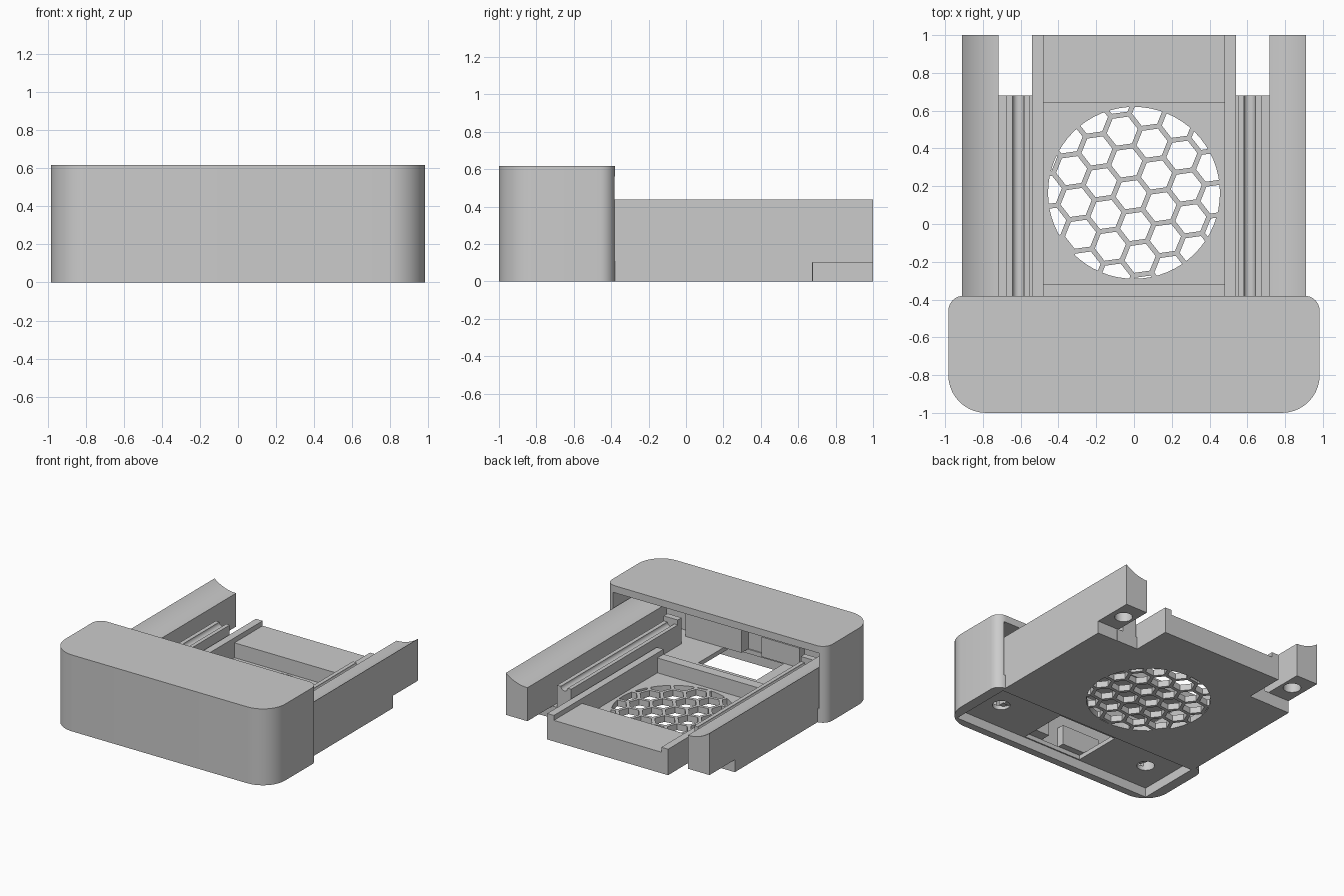
import bpy, bmesh, math
from mathutils import Matrix, Vector

if "Cube" in bpy.data.objects:
    bpy.data.objects.remove(bpy.data.objects["Cube"])

grey = bpy.data.materials.new("light_grey_plastic")
grey.use_nodes = True
COLOUR = (0.6, 0.6, 0.6, 1)
grey.diffuse_color = COLOUR
grey.node_tree.nodes["Principled BSDF"].inputs["Base Color"].default_value = COLOUR


def finish(name, bm):
    bmesh.ops.recalc_face_normals(bm, faces=bm.faces)
    mesh = bpy.data.meshes.new(name)
    bm.to_mesh(mesh)
    bm.free()
    mesh.materials.append(grey)
    ob = bpy.data.objects.new(name, mesh)
    bpy.context.collection.objects.link(ob)
    return ob


def box(name, x, y, z):
    bm = bmesh.new()
    bmesh.ops.create_cube(bm, size=1)
    for v in bm.verts:
        v.co = [r[0] + (c + 0.5) * (r[1] - r[0]) for c, r in zip(v.co, (x, y, z))]
    return finish(name, bm)


def prism(name, points, depth):
    """Extrude a closed loop of 3D points along a vector."""
    bm = bmesh.new()
    face = bm.faces.new([bm.verts.new(p) for p in points])
    out = bmesh.ops.extrude_face_region(bm, geom=[face])
    verts = [g for g in out["geom"] if isinstance(g, bmesh.types.BMVert)]
    bmesh.ops.translate(bm, verts=verts, vec=depth)
    return finish(name, bm)


def cylinder(name, centre, radius, depth, sides=32):
    bm = bmesh.new()
    bmesh.ops.create_cone(bm, cap_ends=True, segments=sides, radius1=radius,
                          radius2=radius, depth=depth,
                          matrix=Matrix.Translation(centre))
    return finish(name, bm)


def rounded_slab(name, half, y0, y1, r_front, r_back, z0, z1):
    """Slab with rounded upright corners."""
    pts = []
    for sx, y, r, start in ((1, y1 - r_back, r_back, 0), (-1, y1 - r_back, r_back, 90),
                            (-1, y0 + r_front, r_front, 180), (1, y0 + r_front, r_front, 270)):
        for i in range(11):
            a = math.radians(start + i * 9)
            pts.append((sx * (half - r) + r * math.cos(a), y + r * math.sin(a), z0))
    return prism(name, pts, (0, 0, z1 - z0))


def boolean(ob, cutter, operation="DIFFERENCE"):
    mod = ob.modifiers.new("cut", "BOOLEAN")
    mod.operation, mod.solver, mod.object = operation, "EXACT", cutter
    deps = bpy.context.evaluated_depsgraph_get()
    mesh = bpy.data.meshes.new_from_object(ob.evaluated_get(deps))
    ob.modifiers.clear()
    ob.data = mesh
    bpy.data.objects.remove(cutter)


def smooth(ob):
    bpy.ops.object.select_all(action="DESELECT")
    ob.select_set(True)
    bpy.context.view_layer.objects.active = ob
    bpy.ops.object.shade_smooth_by_angle(angle=math.radians(30))


def front_screw(s):
    return cylinder("screw_cutter", (s * 0.69, -0.69, 0.1), 0.065, 0.2)


# Front housing: rounded shell, open at the back, with a sharp recess underneath
FLOOR = 0.11
housing = rounded_slab("front_housing", 0.983, -1, -0.38, 0.2, 0.08, 0, 0.617)
boolean(housing, rounded_slab("cavity_cutter", 0.92, -0.94, -0.2, 0.14, 0.005, FLOOR, 0.56))
boolean(housing, box("recess_cutter", (-0.9, 0.9), (-0.94, -0.42), (-0.1, 0.075)))
boolean(housing, box("cable_cutter", (-0.26, 0.26), (-0.93, -0.53), (-0.1, 0.2)))
for s in (-1, 1):
    boolean(housing, front_screw(s))
smooth(housing)

# Stiffening blocks on the inner front wall, either side of the cable gap
box("left_wall_block", (0.1, 0.6), (-0.95, -0.85), (FLOOR, 0.32))
box("right_wall_block", (-0.4, -0.06), (-0.95, -0.88), (FLOOR, 0.27))

# Base tray with a square fan pocket
tray = box("base_tray", (-0.54, 0.54), (-0.4, 1), (0, 0.17))
boolean(tray, box("pocket_cutter", (-0.48, 0.48), (-0.32, 0.64), (0.05, 0.4)))

# Honeycomb grille: hexagons clipped to a circle, cut through the tray floor
PITCH, TILT, CELL = 0.17, math.radians(8), 0.083
bm = bmesh.new()
step_a = Matrix.Rotation(TILT + math.radians(30), 2) @ Vector((PITCH, 0))
step_b = Matrix.Rotation(TILT + math.radians(90), 2) @ Vector((PITCH, 0))
for i in range(-4, 5):
    for j in range(-4, 5):
        p = step_a * i + step_b * j
        if p.length < 0.56:
            ring = []
            for k in range(6):
                a = TILT + k * math.pi / 3
                ring.append(bm.verts.new((p.x - 0.015 + CELL * math.cos(a),
                                          p.y + 0.155 + CELL * math.sin(a), -0.1)))
            bm.faces.new(ring)
out = bmesh.ops.extrude_face_region(bm, geom=bm.faces[:])
bmesh.ops.translate(bm, vec=(0, 0, 0.2),
                    verts=[g for g in out["geom"] if isinstance(g, bmesh.types.BMVert)])
cells = finish("cell_cutter", bm)
boolean(cells, cylinder("grille_round", (0, 0.165, 0.02), 0.455, 0.14, sides=64), "INTERSECT")
boolean(tray, cells)

for side, s in (("right", -1), ("left", 1)):
    def span(a, b):
        return tuple(sorted((s * a, s * b)))

    # Raised ridge beside the tray and the channel floor outside it
    box(side + "_tray_ridge", span(0.48, 0.54), (-0.4, 1), (0.1, 0.21))
    box(side + "_channel_floor", span(0.53, 0.73), (-0.4, 0.68), (0, 0.1))

    # Guide rail with a round groove along its top, closed by a front stop
    TOP = 0.28
    pts = [(s * 0.55, -0.68, 0.09), (s * 0.55, -0.68, TOP)]
    for i in range(13):
        a = math.pi * (1 - i / 12)
        pts.append((s * (0.612 + 0.03 * math.cos(a)), -0.68, TOP - 0.03 * math.sin(a)))
    pts += [(s * 0.675, -0.68, TOP), (s * 0.675, -0.68, 0.09)]
    smooth(prism(side + "_guide_rail", pts, (0, 1.36, 0)))
    box(side + "_rail_stop", span(0.55, 0.675), (-0.73, -0.68), (0.1, 0.32))

    # Side arm with a hollowed top, raised foot and screw holes
    R = 0.31
    pts = [(s * 0.91, -0.78, 0), (s * 0.717, -0.78, 0)]
    for i in range(13):
        dx = 0.193 * i / 12
        pts.append((s * (0.717 + dx), -0.78, 0.37 + R - math.sqrt(R * R - dx * dx)))
    arm = prism(side + "_arm", pts, (0, 1.78, 0))
    boolean(arm, box("foot_cutter", span(0.6, 1), (0.677, 1.1), (-0.1, 0.1)))
    boolean(arm, box("front_cutter", span(0.6, 1), (-1, -0.42), (-0.1, 0.1)))
    boolean(arm, cylinder("screw_cutter", (s * 0.805, 0.84, 0.1), 0.065, 0.3))
    boolean(arm, front_screw(s))
    smooth(arm)
